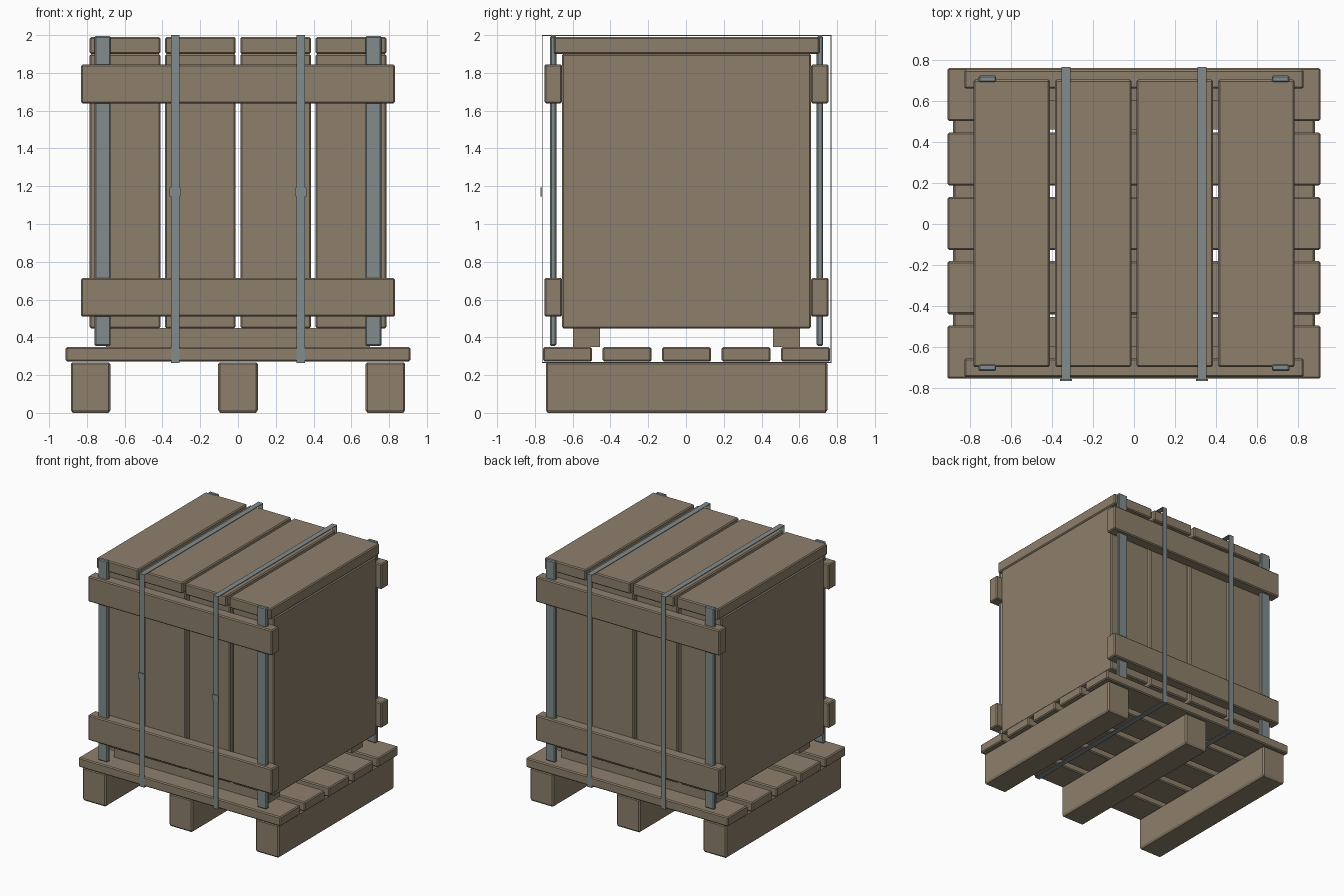
import bpy, bmesh

if "Cube" in bpy.data.objects:
    bpy.data.objects.remove(bpy.data.objects["Cube"])

def material(name, rgb):
    m = bpy.data.materials.new(name)
    m.diffuse_color = (*rgb, 1)
    m.use_nodes = True
    m.node_tree.nodes["Principled BSDF"].inputs["Base Color"].default_value = m.diffuse_color
    return m

WOOD = material("weathered wood", (0.27, 0.215, 0.15))
METAL = material("grey steel", (0.22, 0.26, 0.265))
SHIFT = 0.003   # buckles stick out in front, so the rest sits slightly back

def box(name, x, y, z, mat, bevel=0.0):
    """Box from (min, max) ranges, with an optional chamfer."""
    bm = bmesh.new()
    bmesh.ops.create_cube(bm, size=1)
    for v in bm.verts:
        v.co = [r[0] if c < 0 else r[1] for c, r in zip(v.co, (x, y, z))]
        v.co.y += SHIFT
    if bevel:
        bmesh.ops.bevel(bm, geom=bm.edges[:], offset=bevel, segments=1,
                        affect='EDGES')
    me = bpy.data.meshes.new(name)
    bm.to_mesh(me)
    bm.free()
    me.materials.append(mat)
    ob = bpy.data.objects.new(name, me)
    bpy.context.collection.objects.link(ob)
    return ob

def span(c, w):
    return (c - w / 2, c + w / 2)

# Pallet runners and deck boards
for cx in (-0.78, 0, 0.78):
    box("pallet_runner", span(cx, 0.21), (-0.745, 0.745), (0.005, 0.268), WOOD, 0.01)
for i in range(5):
    box("pallet_deck_board", (-0.912, 0.912), span((i - 2) * 0.315, 0.26),
        (0.272, 0.348), WOOD, 0.008)

# Cleats under the crate
for s in (-1, 1):
    box("crate_cleat", (-0.7, 0.7), span(s * 0.53, 0.143), (0.348, 0.45), WOOD)

# Crate body slabs and lid planks, with narrow gaps
for i in range(4):
    cx = (i - 1.5) * 0.399
    box("crate_body_slab", span(cx, 0.374), (-0.66, 0.66), (0.448, 1.9), WOOD, 0.008)
    box("lid_plank", span(cx, 0.374), (-0.703, 0.703), (1.9, 1.99), WOOD, 0.008)

# Rails and steel corner posts, front and back
for s in (-1, 1):
    ry = sorted((s * 0.66, s * 0.752))
    for cz in (0.612, 1.742):
        box("crate_rail", (-0.83, 0.83), ry, span(cz, 0.206), WOOD, 0.008)
    for t in (-1, 1):
        box("corner_post", span(t * 0.717, 0.086), span(s * 0.706, 0.034),
            (0.355, 1.995), METAL, 0.007)

# Strap loops with front buckles
Y, Z0, Z1, T = 0.766, 0.265, 2.0, 0.004
for cx in (-0.333, 0.333):
    x = span(cx, 0.044)
    box("strap_top", x, (-Y, Y), (Z1 - T, Z1), METAL)
    box("strap_bottom", x, (-Y, Y), (Z0, Z0 + T), METAL)
    box("strap_front", x, (-Y, -Y + T), (Z0 + T, Z1 - T), METAL)
    box("strap_back", x, (Y - T, Y), (Z0 + T, Z1 - T), METAL)
    box("strap_buckle", span(cx, 0.058), (-Y - 0.006, -Y + T), (1.146, 1.194), METAL)

# Rest the pallet on the ground
for ob in bpy.data.objects:
    if ob.name.startswith("pallet_runner"):
        for v in ob.data.vertices:
            if v.co.z < 0.006:
                v.co.z = 0
